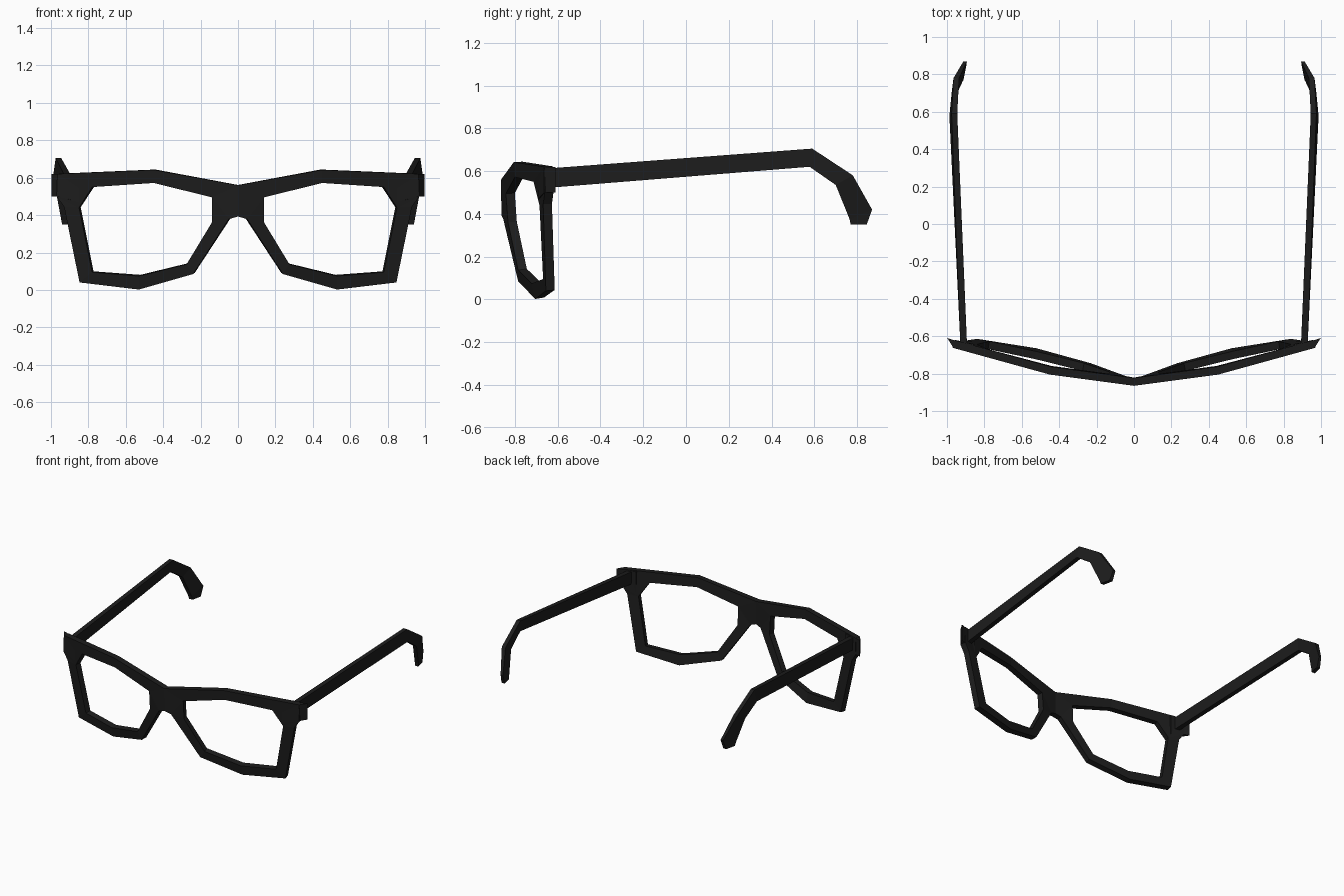
import bpy, bmesh

if "Cube" in bpy.data.objects:
    bpy.data.objects.remove(bpy.data.objects["Cube"])

black = bpy.data.materials.new("matte black")
black.diffuse_color = (0.012, 0.012, 0.012, 1)
black.use_nodes = True
black.node_tree.nodes["Principled BSDF"].inputs["Base Color"].default_value = black.diffuse_color


def make(name, verts, faces, mirror=True):
    """Flat-shaded mesh object, mirrored across the middle."""
    mesh = bpy.data.meshes.new(name)
    mesh.from_pydata(verts, [], faces)
    bm = bmesh.new()
    bm.from_mesh(mesh)
    bmesh.ops.recalc_face_normals(bm, faces=bm.faces)
    bm.to_mesh(mesh)
    bm.free()
    mesh.materials.append(black)
    ob = bpy.data.objects.new(name, mesh)
    bpy.context.collection.objects.link(ob)
    if mirror:
        m = ob.modifiers.new("mirror", 'MIRROR')
        m.use_clip = True
    return ob


def loft(name, rings):
    """Skin a chain of equal rings and cap both ends."""
    n = len(rings[0])
    verts = [v for r in rings for v in r]
    faces = [tuple(range(n)), tuple(range(len(verts) - n, len(verts)))]
    for k in range(len(rings) - 1):
        for i in range(n):
            j = (i + 1) % n
            faces.append((k * n + i, k * n + j, (k + 1) * n + j, (k + 1) * n + i))
    return make(name, verts, faces)


# Front frame: outer edge, then lens opening, both on the front surface
outer = [(0, -.865, .56), (.45, -.805, .642), (.965, -.663, .62),
         (.97, -.66, .50), (.93, -.668, .445), (.847, -.655, .04),
         (.53, -.705, .002), (.24, -.785, .085), (.05, -.855, .378), (0, -.863, .393)]
inner = [(.14, -.842, .495), (.45, -.80, .572), (.78, -.713, .55),
         (.85, -.685, .44), (.78, -.668, .095), (.53, -.722, .074),
         (.275, -.785, .137), (.14, -.832, .36)]
I = len(outer)
faces = [(0, 1, I + 1, I), (1, 2, I + 2, I + 1), (2, 3, I + 3, I + 2), (3, 4, I + 3),
         (4, 5, I + 4, I + 3), (5, 6, I + 5, I + 4), (6, 7, I + 6, I + 5),
         (7, 8, I + 7, I + 6), (8, 9, 0, I), (8, I, I + 7)]
frame = make("front_frame", outer + inner, faces)
# the sheet must face forward so the thickness grows backward
if sum(p.normal.y for p in frame.data.polygons) > 0:
    frame.data.flip_normals()
solid = frame.modifiers.new("thickness", 'SOLIDIFY')
solid.thickness = 0.042
solid.offset = -1

# Hinge blocks: wedge at each upper outer corner
plan = [(.85, -.692), (.965, -.663), (.998, -.61), (.93, -.632), (.86, -.64)]
loft("hinge_block", [[(x, y, .50 if x > .9 else .47) for x, y in plan],
                     [(x, y, .62) for x, y in plan]])

# Temple arms: top (y, z), bottom (y, z), top x range, bottom x range
stations = [((-.65, .612), (-.64, .522), (.893, .928), (.893, .928)),
            ((.59, .705), (.578, .62), (.945, .975), (.955, .987)),
            ((.78, .58), (.70, .535), (.935, .965), (.945, .975)),
            ((.87, .42), (.765, .375), (.893, .912), (.915, .945)),
            ((.845, .35), (.77, .35), (.897, .922), (.912, .94))]
loft("temple_arm", [[(tx[0], *t), (tx[1], *t), (bx[1], *b), (bx[0], *b)]
                    for t, b, tx, bx in stations])
